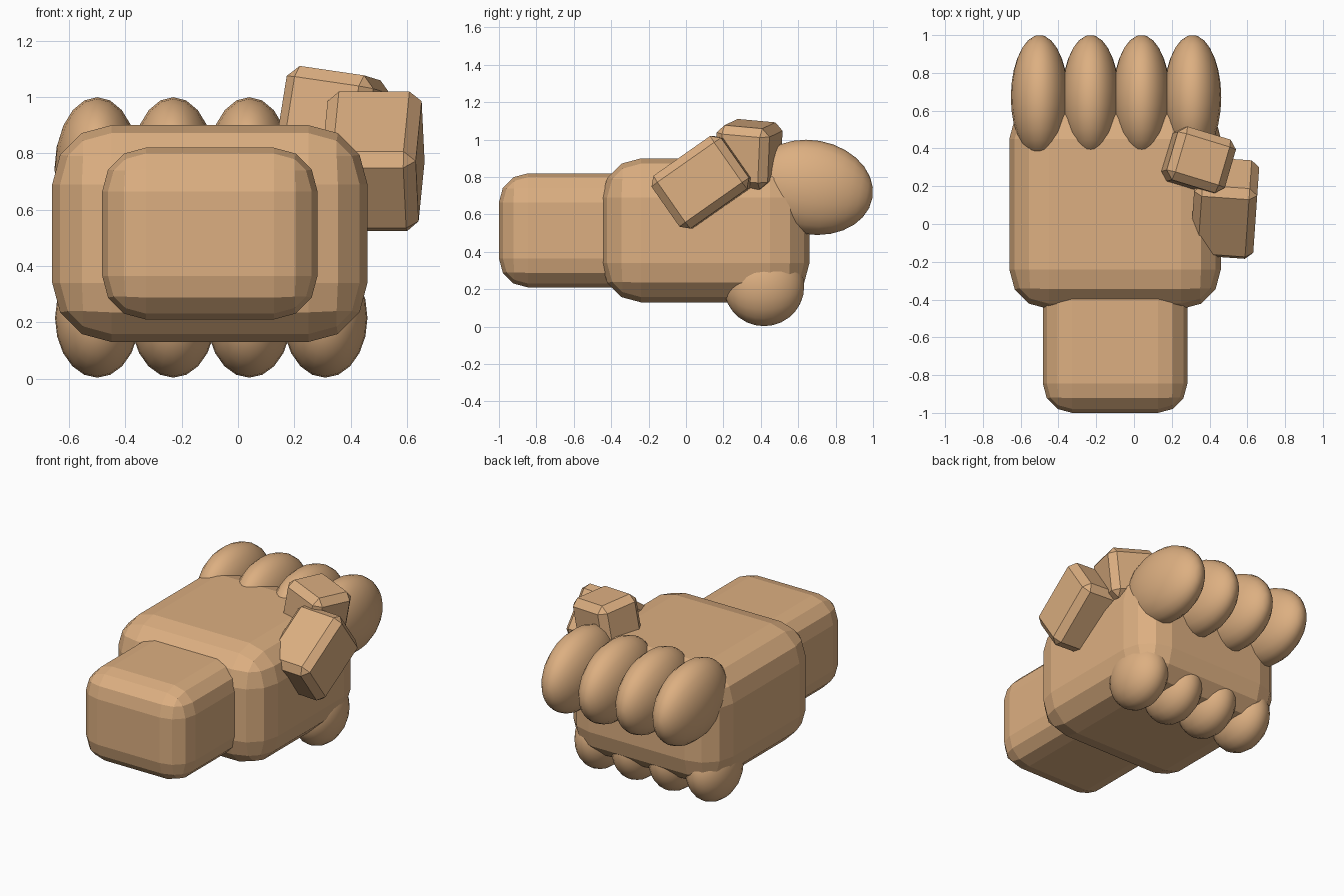
import bpy, bmesh
from math import radians
from mathutils import Matrix, Euler

if "Cube" in bpy.data.objects:
    bpy.data.objects.remove(bpy.data.objects["Cube"])

skin = bpy.data.materials.new("tan_skin")
skin.diffuse_color = (0.72, 0.43, 0.22, 1)
skin.use_nodes = True
skin.node_tree.nodes["Principled BSDF"].inputs["Base Color"].default_value = skin.diffuse_color


def add_object(name, bm, loc, rot):
    mesh = bpy.data.meshes.new(name)
    bm.to_mesh(mesh)
    bm.free()
    ob = bpy.data.objects.new(name, mesh)
    ob.location = loc
    ob.rotation_euler = Euler([radians(a) for a in rot])
    mesh.materials.append(skin)
    bpy.context.collection.objects.link(ob)
    return ob


def rounded_box(name, loc, size, bevel, segments, rot=(0, 0, 0)):
    bm = bmesh.new()
    bmesh.ops.create_cube(bm, size=1)
    bmesh.ops.scale(bm, vec=size, verts=bm.verts)
    bmesh.ops.bevel(bm, geom=bm.edges[:], offset=bevel, segments=segments,
                    profile=0.5, affect='EDGES')
    return add_object(name, bm, loc, rot)


def ellipsoid(name, loc, radii, rot=(0, 0, 0)):
    bm = bmesh.new()
    # poles lie along the finger direction (y)
    bmesh.ops.create_uvsphere(bm, u_segments=20, v_segments=14, radius=1,
                              matrix=Matrix.Rotation(radians(90), 4, 'X'))
    bmesh.ops.scale(bm, vec=radii, verts=bm.verts)
    for f in bm.faces:
        f.smooth = True
    return add_object(name, bm, loc, rot)


# Wrist and palm blocks
rounded_box("wrist", (-0.10, -0.55, 0.515), (0.765, 0.90, 0.61), 0.155, 3)
rounded_box("palm", (-0.10, 0.105, 0.515), (1.12, 1.11, 0.77), 0.21, 3)

# Curled fingers: knuckles above, fingertips below
for i in range(4):
    x = -0.50 + 0.27 * i
    ellipsoid(f"knuckle_{i + 1}", (x, 0.672, 0.745), (0.152, 0.33, 0.252), (-10, 0, 0))
    ellipsoid(f"fingertip_{i + 1}", (x, 0.417, 0.215), (0.15, 0.215, 0.212))

# Two chamfered thumb segments
rounded_box("thumb_base", (0.48, 0.085, 0.772), (0.335, 0.455, 0.345), 0.042, 1, (35, 0, -4))
rounded_box("thumb_tip", (0.337, 0.335, 0.922), (0.325, 0.295, 0.33), 0.042, 1, (-5, 8, -17))
